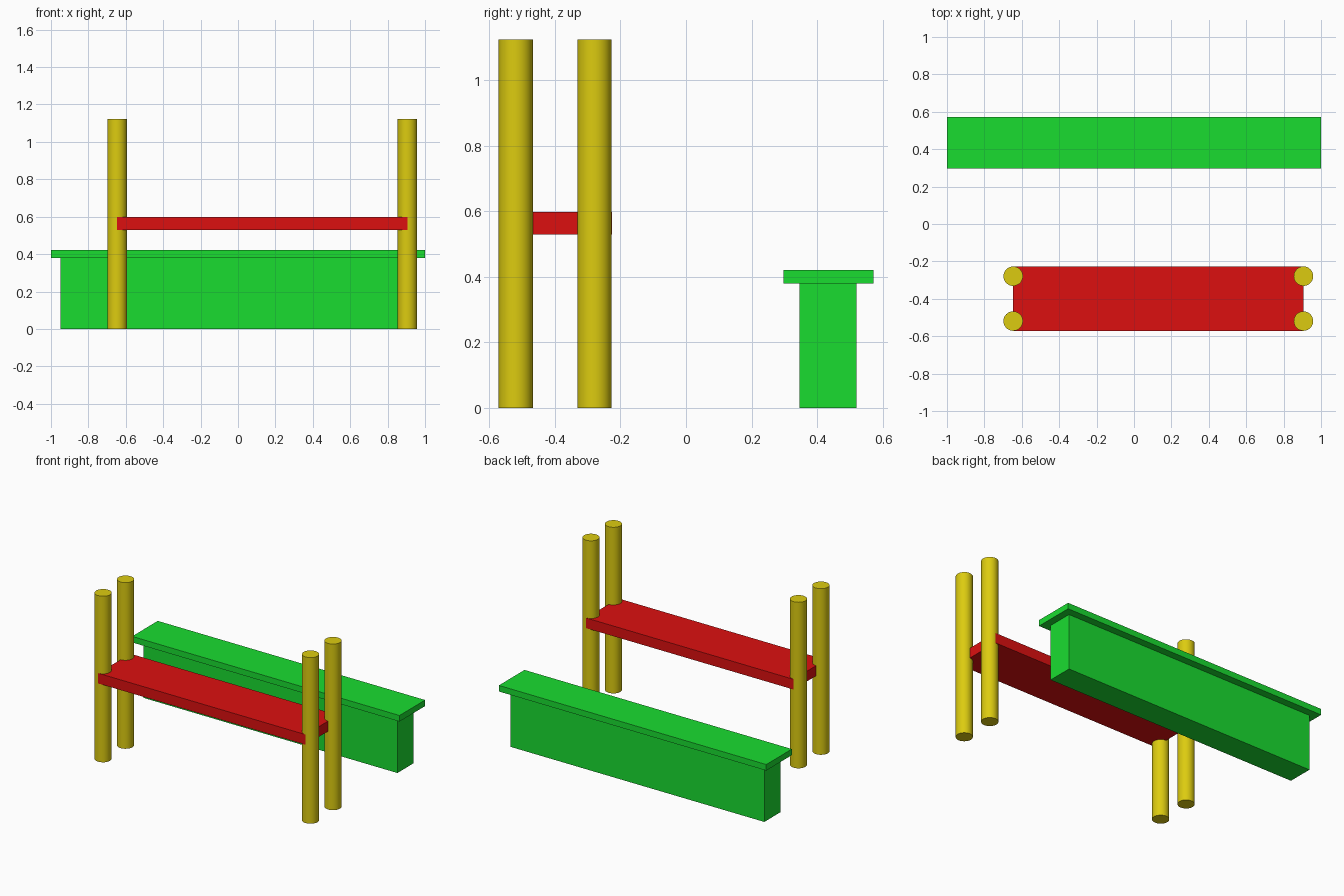
import bpy
import math

if "Cube" in bpy.data.objects:
    bpy.data.objects.remove(bpy.data.objects["Cube"])


def material(name, color):
    mat = bpy.data.materials.new(name)
    mat.diffuse_color = color
    mat.use_nodes = True
    mat.node_tree.nodes["Principled BSDF"].inputs["Base Color"].default_value = mat.diffuse_color
    return mat


green = material("green_paint", (0.01, 0.72, 0.03, 1))
red = material("red_paint", (0.72, 0.005, 0.005, 1))
yellow = material("yellow_paint", (0.72, 0.6, 0.005, 1))


def box(name, x, y, z, mat):
    """Box from (min, max) ranges on each axis."""
    bpy.ops.mesh.primitive_cube_add(size=1, location=[(a + b) / 2 for a, b in (x, y, z)])
    obj = bpy.context.object
    obj.name = name
    obj.scale = [b - a for a, b in (x, y, z)]
    bpy.ops.object.transform_apply(location=False, rotation=False, scale=True)
    obj.data.materials.append(mat)


def post(name, x, y, radius=0.052, height=1.123):
    bpy.ops.mesh.primitive_cylinder_add(vertices=48, radius=radius, depth=height,
                                        location=(x, y, height / 2))
    obj = bpy.context.object
    obj.name = name
    obj.data.materials.append(yellow)
    bpy.ops.object.shade_smooth_by_angle(angle=math.radians(30))


# Solid bench at the back
box("bench_base", (-0.95, 0.95), (0.346, 0.52), (0, 0.38), green)
box("bench_top", (-1, 1), (0.297, 0.571), (0.38, 0.421), green)

# Raised plank at the front, its ends running to the post centres
box("plank", (-0.646, 0.906), (-0.571, -0.226), (0.529, 0.598), red)

# Four round posts at the plank corners
for side, x in (("left", -0.646), ("right", 0.906)):
    for row, y in (("front", -0.519), ("back", -0.279)):
        post(f"{row}_{side}_post", x, y)
